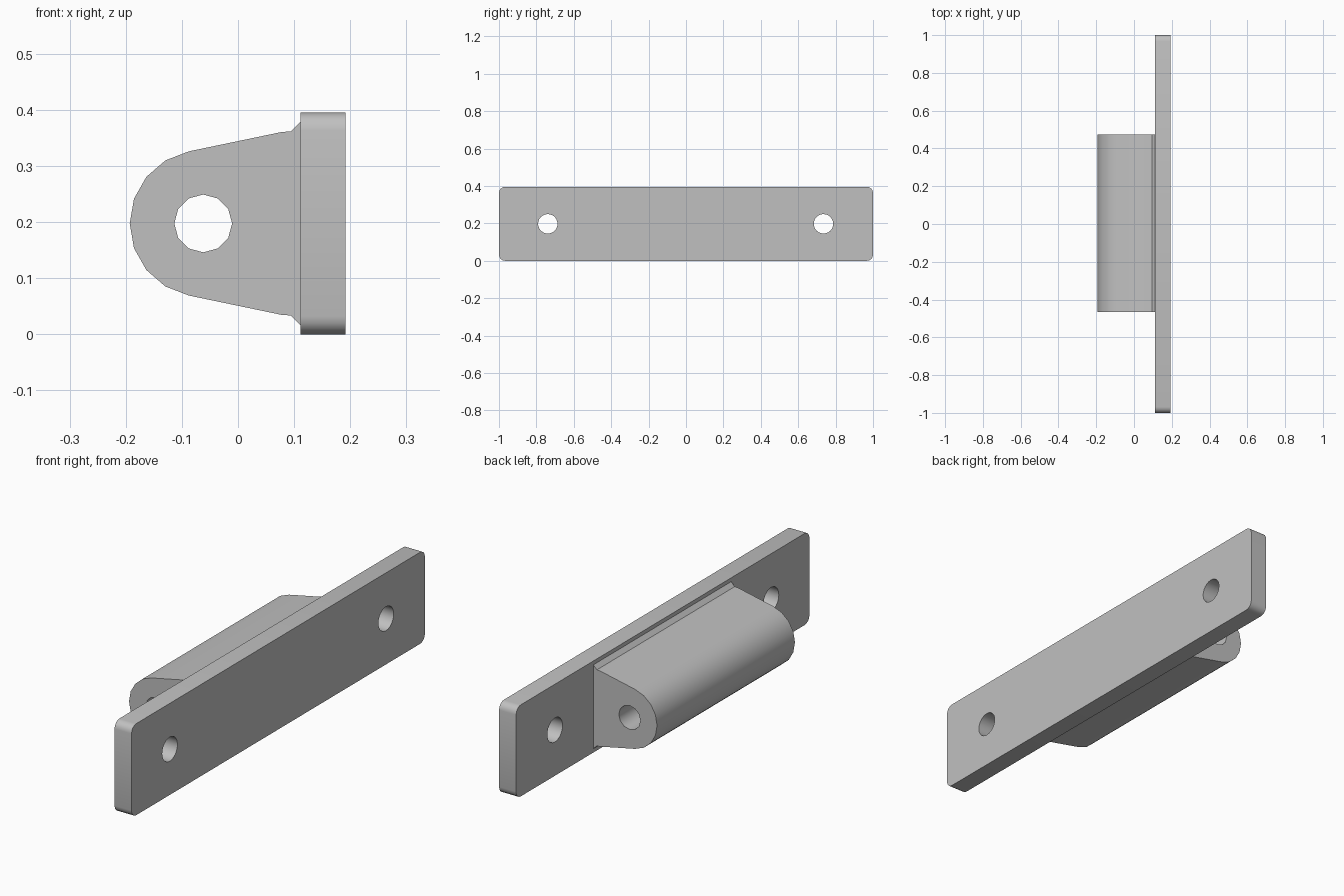
import bpy, bmesh
from math import cos, sin, pi, radians
from mathutils import Vector

old = bpy.data.objects.get("Cube")
if old:
    bpy.data.objects.remove(old, do_unlink=True)

grey = bpy.data.materials.new("plain grey")
grey.use_nodes = True
colour = (0.53, 0.53, 0.53, 1)
grey.diffuse_color = colour
grey.node_tree.nodes["Principled BSDF"].inputs["Base Color"].default_value = colour

MID = 0.1975  # height of the centre line


def arc(cu, cv, r, start, end, steps):
    """Points on a circular arc, angles in degrees."""
    angles = [radians(start + (end - start) * i / steps) for i in range(steps + 1)]
    return [(cu + r * cos(a), cv + r * sin(a)) for a in angles]


def prism(name, profile, axis, low, high):
    """Extrude a closed (u, z) profile along the x or y axis."""
    bm = bmesh.new()
    verts = [bm.verts.new((low, u, v) if axis == "x" else (u, low, v)) for u, v in profile]
    face = bm.faces.new(verts)
    shift = Vector((high - low, 0, 0) if axis == "x" else (0, high - low, 0))
    out = bmesh.ops.extrude_face_region(bm, geom=[face])["geom"]
    bmesh.ops.translate(bm, vec=shift, verts=[g for g in out if isinstance(g, bmesh.types.BMVert)])
    bmesh.ops.recalc_face_normals(bm, faces=bm.faces)
    mesh = bpy.data.meshes.new(name)
    bm.to_mesh(mesh)
    bm.free()
    mesh.materials.append(grey)
    obj = bpy.data.objects.new(name, mesh)
    bpy.context.collection.objects.link(obj)
    return obj


def drill(obj, cutter):
    """Cut a hole, then discard the cutter."""
    cutter.hide_render = True
    mod = obj.modifiers.new("hole", "BOOLEAN")
    mod.operation = "DIFFERENCE"
    mod.solver = "EXACT"
    mod.object = cutter
    bpy.context.view_layer.objects.active = obj
    bpy.ops.object.modifier_apply(modifier=mod.name)
    bpy.data.objects.remove(cutter, do_unlink=True)


# Mounting plate with rounded corners and two screw holes
R = 0.032
outline = []
for cy, cz, a in ((1 - R, 2 * MID - R, 0), (R - 1, 2 * MID - R, 90),
                  (R - 1, R, 180), (1 - R, R, 270)):
    outline += arc(cy, cz, R, a, a + 90, 4)
plate = prism("mounting_plate", outline, "x", 0.111, 0.192)
for y in (-0.739, 0.735):
    drill(plate, prism("screw_cutter", arc(y, MID, 0.052, 0, 345, 23), "x", 0, 0.3))

# Hinge knuckle: round nose, tapering sides and a small flared foot
PIN_X = -0.062
upper = [(0.111, 0.181), (0.094, 0.164), (0.078, 0.163)]
nose = arc(PIN_X, 0, 0.131, 101.3, 258.7, 8)
half = [(x, MID + z) for x, z in upper]
lower = [(x, MID - z) for x, z in reversed(upper)]
knuckle = prism("hinge_knuckle", half + [(x, MID + z) for x, z in nose] + lower,
                "y", -0.467, 0.473)

# Pin bore running the full length of the knuckle
drill(knuckle, prism("pin_cutter", arc(PIN_X, MID, 0.0515, 0, 330, 11), "y", -0.6, 0.6))

# Smooth the curves, keep the corners crisp
bpy.ops.object.select_all(action="DESELECT")
for obj in (plate, knuckle):
    obj.select_set(True)
bpy.context.view_layer.objects.active = plate
bpy.ops.object.shade_smooth_by_angle(angle=radians(32))
